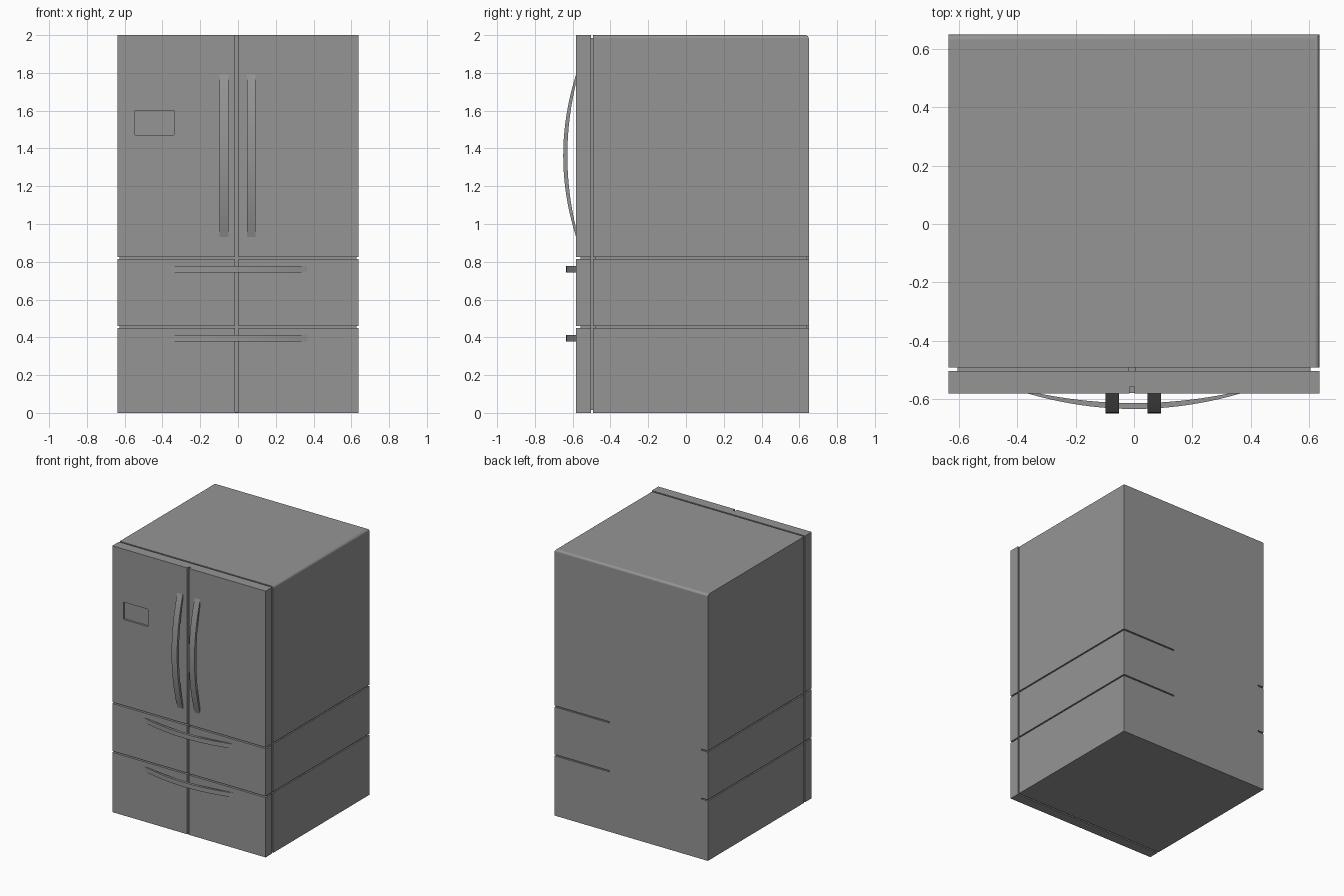
import bpy, bmesh, math

if "Cube" in bpy.data.objects:
    bpy.data.objects.remove(bpy.data.objects["Cube"])

ROWS = [("lower_drawer", 0.0, 0.449), ("upper_drawer", 0.459, 0.816), ("door", 0.826, 2.0)]
GAPS = [("lower", 0.449, 0.459), ("upper", 0.816, 0.826)]
W = 0.637                      # half width
FRONT, DOOR_BACK, BODY_FRONT, BACK = -0.582, -0.504, -0.492, 0.65
SLOT = (-0.016, 0.002)         # vertical slot between the two halves
SLOT_Y = -0.56                 # bottom of that slot

# dark grey finish shared by every part
GREY = bpy.data.materials.new("dark_grey")
GREY.diffuse_color = (0.3, 0.3, 0.3, 1)
GREY.use_nodes = True
GREY.node_tree.nodes["Principled BSDF"].inputs["Base Color"].default_value = GREY.diffuse_color


def finish(bm, name):
    bmesh.ops.recalc_face_normals(bm, faces=bm.faces)
    me = bpy.data.meshes.new(name)
    bm.to_mesh(me)
    bm.free()
    me.materials.append(GREY)
    ob = bpy.data.objects.new(name, me)
    bpy.context.collection.objects.link(ob)
    return ob


def smooth(ob, angle=35):
    bpy.ops.object.select_all(action='DESELECT')
    ob.select_set(True)
    bpy.context.view_layer.objects.active = ob
    bpy.ops.object.shade_smooth_by_angle(angle=math.radians(angle))


def box(name, x, y, z, bevel=0.0, pick=None, segments=2):
    bm = bmesh.new()
    bmesh.ops.create_cube(bm, size=1)
    for v in bm.verts:
        v.co = [r[0] if c < 0 else r[1] for c, r in zip(v.co, (x, y, z))]
    if bevel:
        edges = [e for e in bm.edges if pick((e.verts[0].co + e.verts[1].co) / 2)]
        bmesh.ops.bevel(bm, geom=edges, offset=bevel, segments=segments,
                        profile=0.5, affect='EDGES')
    ob = finish(bm, name)
    if bevel:
        smooth(ob)
        mod = ob.modifiers.new("flat_sides", 'WEIGHTED_NORMAL')
        mod.keep_sharp = True
    return ob


def bow_handle(name, half, inner_half, peak, thick, width, place):
    """Curved bar: arc profile in (along, out) extruded across its width."""
    n = 20
    def arc(h, p):
        return [(h * t, p * (1 - t * t)) for t in (-1 + 2 * i / n for i in range(n + 1))]
    profile = arc(half, peak) + arc(inner_half, peak - thick)[::-1]
    bm = bmesh.new()
    rows = [[bm.verts.new(place(a, o, s * width / 2)) for a, o in profile] for s in (-1, 1)]
    a, b = rows
    m = len(profile)
    for i in range(m):
        j = (i + 1) % m
        bm.faces.new((a[i], a[j], b[j], b[i]))
    # side strips joining outer and inner arcs
    for r in rows:
        for i in range(n):
            bm.faces.new((r[i], r[i + 1], r[m - 2 - i], r[m - 1 - i]))
    smooth(finish(bm, name))


# cabinet: stacked shells around a slightly recessed core
for name, z0, z1 in ROWS:
    if name == "door":
        box("cabinet_top_section", (-W, W), (BODY_FRONT, BACK), (z0, z1), 0.018,
            lambda c: c.z > 1.99 and (c.y > 0.64 or c.x > 0.63), 4)
    else:
        box(name + "_cabinet_section", (-W, W), (BODY_FRONT, BACK), (z0, z1))
box("cabinet_core", (-W + 0.01, W - 0.01), (BODY_FRONT + 0.01, BACK - 0.01), (0.1, 1.9))
# grooves fade out over the middle of the back
for name, z0, z1 in GAPS:
    box(name + "_back_groove_fill", (-0.585, 0.18), (BACK - 0.02, BACK), (z0, z1))
    box(name + "_gap_gasket", (-0.606, 0.606), (DOOR_BACK - 0.002, BODY_FRONT + 0.012),
        (z0 - 0.015, z1 + 0.015))

# door and drawer fronts in two halves, with gaskets behind
for name, z0, z1 in ROWS:
    for side, x in (("left", (-W, SLOT[0])), ("right", (SLOT[1], W))):
        front = box(f"{side}_{name}_front", x, (FRONT, DOOR_BACK), (z0, z1))
        if (side, name) == ("left", "door"):
            left_door = front
        gx = (-0.606, -0.017) if side == "left" else (0.003, 0.606)
        box(f"{side}_{name}_gasket", gx, (DOOR_BACK - 0.002, BODY_FRONT + 0.002),
            (z0 + 0.015, z1 - 0.015))
    box(name + "_slot_backing", SLOT, (SLOT_Y, DOOR_BACK), (z0, z1))
box("slot_floor", SLOT, (FRONT + 0.002, SLOT_Y), (0.0, 0.004))
box("door_backing", (-W + 0.01, W - 0.01), (SLOT_Y + 0.002, DOOR_BACK - 0.002), (0.1, 1.9))

# recessed control panel in the left door
cutter = box("panel_cutter", (-0.545, -0.34), (-0.7, FRONT + 0.015), (1.472, 1.602))
cutter.hide_render = True
mod = left_door.modifiers.new("panel_recess", 'BOOLEAN')
mod.operation = 'DIFFERENCE'
mod.solver = 'EXACT'
mod.object = cutter
bpy.context.view_layer.objects.active = left_door
bpy.ops.object.modifier_apply(modifier=mod.name)
bpy.data.objects.remove(cutter)

# bowed vertical door handles
for side, x in (("left", -0.074), ("right", 0.070)):
    bow_handle(side + "_door_handle", 0.43, 0.385, 0.068, 0.022, 0.046,
               lambda a, o, w, x=x: (x + w, FRONT - o, 1.362 + a))

# bowed horizontal drawer handles
for name, z in (("lower", 0.395), ("upper", 0.761)):
    bow_handle(name + "_drawer_handle", 0.365, 0.325, 0.053, 0.02, 0.034,
               lambda a, o, w, z=z: (a, FRONT - o, z + w))
